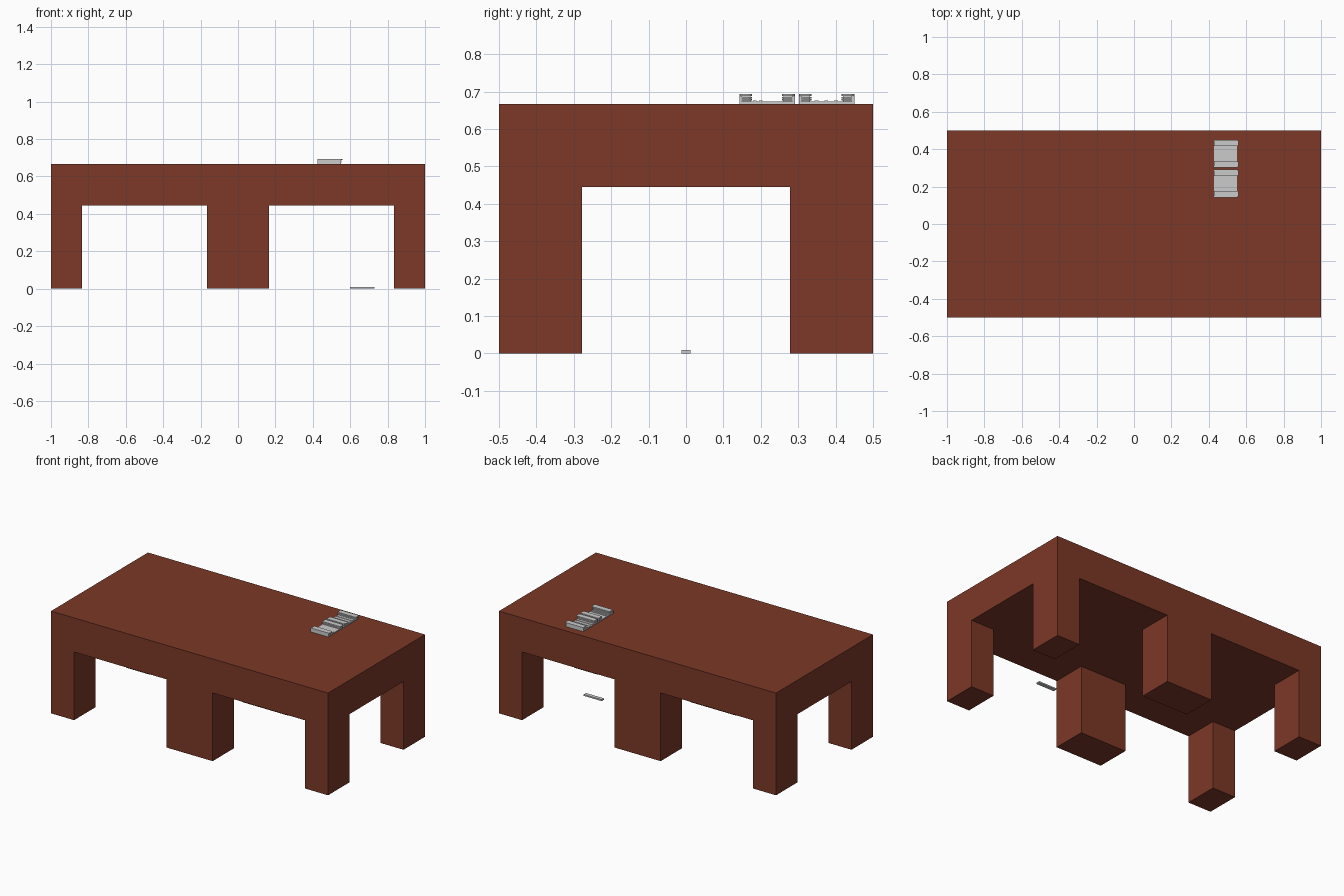
import bpy, bmesh, math

if "Cube" in bpy.data.objects:
    bpy.data.objects.remove(bpy.data.objects["Cube"])

wood = bpy.data.materials.new("red_brown_wood")
wood.diffuse_color = (0.20, 0.04, 0.02, 1)
wood.use_nodes = True
wood.node_tree.nodes["Principled BSDF"].inputs["Base Color"].default_value = wood.diffuse_color


def finish(bm, name, mat=None):
    bmesh.ops.recalc_face_normals(bm, faces=bm.faces)
    me = bpy.data.meshes.new(name)
    bm.to_mesh(me)
    bm.free()
    ob = bpy.data.objects.new(name, me)
    bpy.context.collection.objects.link(ob)
    if mat:
        me.materials.append(mat)
    return ob


def prism(bm, outline, z0, z1):
    """Extrude an xy outline from z0 to z1."""
    face = bm.faces.new([bm.verts.new((x, y, z0)) for x, y in outline])
    new = bmesh.ops.extrude_face_region(bm, geom=[face])["geom"]
    bmesh.ops.translate(bm, verts=[v for v in new if isinstance(v, bmesh.types.BMVert)],
                        vec=(0, 0, z1 - z0))


def box(bm, x0, x1, y0, y1, z0, z1):
    prism(bm, [(x0, y0), (x1, y0), (x1, y1), (x0, y1)], z0, z1)


def rounded_bar(bm, x0, x1, y0, y1, z0, z1, r=0.011):
    """Bar with both corners rounded at its +x end."""
    pts = [(x0, y1), (x0, y0)]
    for cy, start in ((y0 + r, -90), (y1 - r, 0)):
        for i in range(5):
            a = math.radians(start + i * 22.5)
            pts.append((x1 - r + r * math.cos(a), cy + r * math.sin(a)))
    prism(bm, pts, z0, z1)


# Two square tables side by side: slab top and four block legs each
TOP, UNDER = 0.667, 0.445
for label, x0 in (("left", -1), ("right", 0)):
    bm = bmesh.new()
    xs = [x0, x0 + 0.167, x0 + 0.833, x0 + 1]
    ys = [-0.5, -0.278, 0.278, 0.5]
    slab = [[bm.verts.new((x, y, UNDER)) for y in ys] for x in xs]
    legs = []
    for i in range(3):
        for j in range(3):
            f = bm.faces.new((slab[i][j], slab[i][j + 1], slab[i + 1][j + 1], slab[i + 1][j]))
            if i != 1 and j != 1:
                legs.append(f)
    for f in legs:
        new = bmesh.ops.extrude_discrete_faces(bm, faces=[f])["faces"]
        bmesh.ops.translate(bm, verts=new[0].verts[:], vec=(0, 0, -UNDER))
    rim = [slab[i][0] for i in range(4)] + [slab[3][j] for j in (1, 2, 3)] \
        + [slab[i][3] for i in (2, 1, 0)] + [slab[0][j] for j in (2, 1)]
    top = [bm.verts.new((v.co.x, v.co.y, TOP)) for v in rim]
    bm.faces.new(top)
    for k in range(12):
        n = (k + 1) % 12
        bm.faces.new((rim[k], rim[n], top[n], top[k]))
    bmesh.ops.dissolve_limit(bm, angle_limit=0.01, verts=bm.verts[:], edges=bm.edges[:])
    finish(bm, label + "_table", wood)


# Small metal holders: base plate, raised ribs and a layered rail along each side
def holder(name, y0, ribs):
    bm = bmesh.new()
    y1 = y0 + 0.148
    box(bm, 0.427, 0.551, y0, y1, TOP, 0.673)
    for r in ribs:
        box(bm, 0.43, 0.548, y0 + r, y0 + r + 0.01, 0.673, 0.676)
    for outer, s in ((y0, 1), (y1, -1)):
        def span(a, b):
            return sorted((outer + s * a, outer + s * b))
        box(bm, 0.425, 0.552, *span(0, 0.007), TOP, 0.693)
        box(bm, 0.432, 0.546, *span(0.007, 0.03), 0.673, 0.690)
        for z0, z1, tip in ((0.676, 0.680, 0.553), (0.682, 0.686, 0.553), (0.688, 0.693, 0.560)):
            rounded_bar(bm, 0.428, tip, *span(0.001, 0.034), z0, z1)
    return finish(bm, name)


holder("front_holder", 0.143, (0.036, 0.052))
holder("back_holder", 0.302, (0.042, 0.068, 0.094))

# Thin loose strip lying on the floor
bm = bmesh.new()
box(bm, 0.6, 0.73, -0.012, 0.012, 0, 0.009)
finish(bm, "floor_strip")
